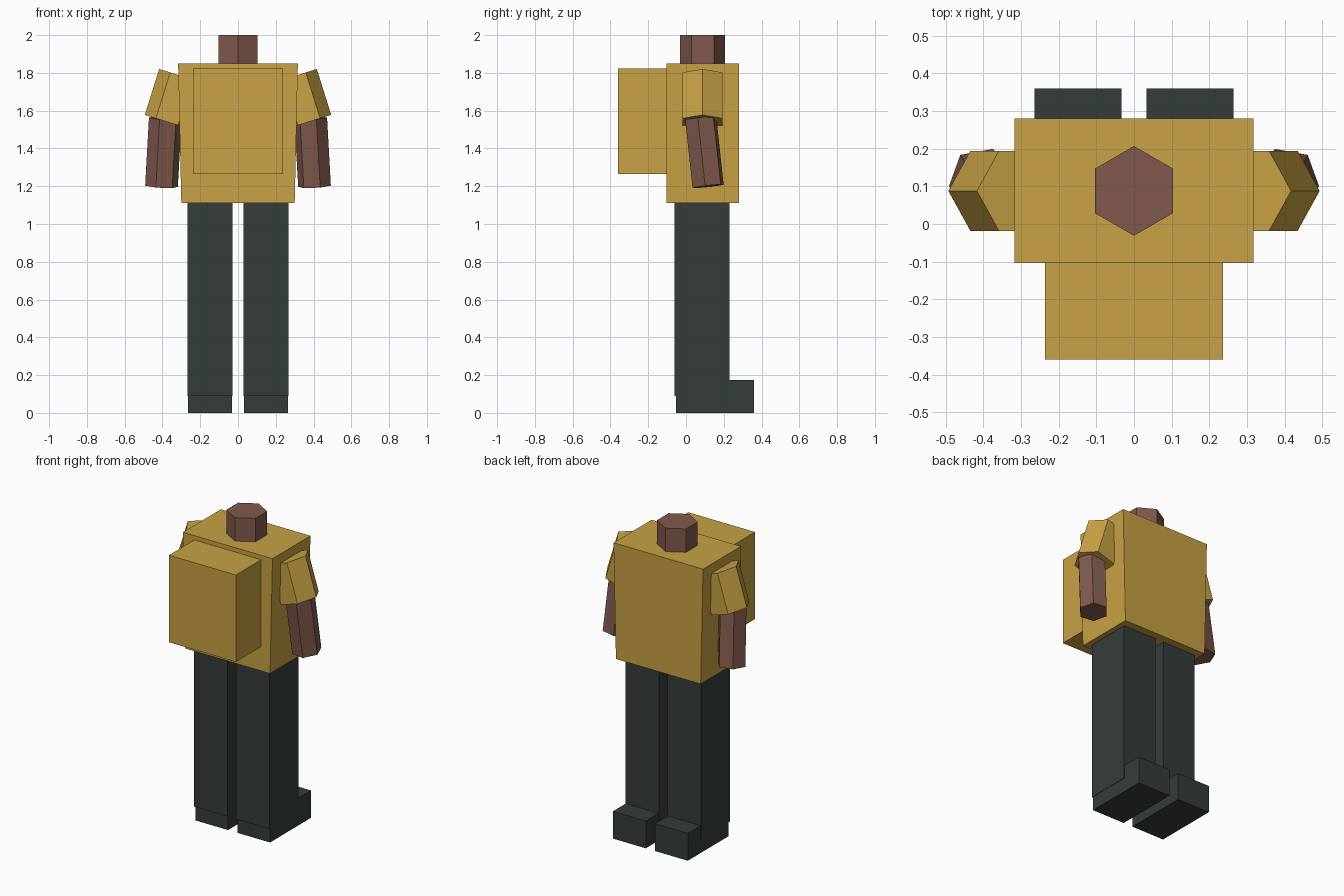
import bpy, bmesh, math
from mathutils import Vector, Matrix

if "Cube" in bpy.data.objects:
    bpy.data.objects.remove(bpy.data.objects["Cube"])


def material(name, rgb):
    m = bpy.data.materials.new(name)
    m.diffuse_color = (*rgb, 1)
    m.use_nodes = True
    m.node_tree.nodes["Principled BSDF"].inputs["Base Color"].default_value = m.diffuse_color
    return m


GOLD = material("mustard cloth", (0.58, 0.36, 0.058))
BROWN = material("brown skin", (0.22, 0.102, 0.074))
DARK = material("dark slate", (0.035, 0.046, 0.044))


def finish(bm, name, mat):
    bmesh.ops.recalc_face_normals(bm, faces=bm.faces)
    me = bpy.data.meshes.new(name)
    bm.to_mesh(me)
    bm.free()
    me.materials.append(mat)
    ob = bpy.data.objects.new(name, me)
    bpy.context.collection.objects.link(ob)
    return ob


def box(name, mat, x, y, z, bottom_x=None):
    """Box from ranges; bottom_x optionally narrows the lower end."""
    bm = bmesh.new()
    bmesh.ops.create_cube(bm, size=1)
    for v in bm.verts:
        xr = bottom_x if bottom_x and v.co.z < 0 else x
        v.co = [r[0] if c < 0 else r[1] for c, r in zip(v.co, (xr, y, z))]
    return finish(bm, name, mat)


def hex_prism(name, mat, start, end, radius, turn=0, mirror=False):
    """Six-sided prism between two points, turned about its own axis."""
    a, b = Vector(start), Vector(end)
    axis = (a - b).normalized()
    u = (Vector((1, 0, 0)) - axis * axis.x).normalized()
    w = axis.cross(u)
    bm = bmesh.new()
    rings = []
    for p in (a, b):
        ring = []
        for i in range(6):
            t = math.radians(turn + 60 * i)
            ring.append(bm.verts.new(p + radius * (math.cos(t) * u + math.sin(t) * w)))
        rings.append(ring)
        bm.faces.new(ring)
    for i in range(6):
        j = (i + 1) % 6
        bm.faces.new((rings[0][i], rings[0][j], rings[1][j], rings[1][i]))
    if mirror:
        bm.transform(Matrix.Scale(-1, 4, (1, 0, 0)))
    return finish(bm, name, mat)


# Trunk, chest pack and neck
box("torso", GOLD, (-0.317, 0.317), (-0.104, 0.28), (1.11, 1.85), (-0.30, 0.30))
box("chest_pack", GOLD, (-0.237, 0.237), (-0.36, -0.104), (1.265, 1.822))
hex_prism("neck", BROWN, (0, 0.088, 2.0), (0, 0.088, 1.8), 0.119, 30)

# Limbs, one set per side
for side, s in (("right", 1), ("left", -1)):
    def span(lo, hi):
        return tuple(sorted((s * lo, s * hi)))
    hex_prism(side + "_sleeve", GOLD, (0.30, 0.088, 1.784), (0.376, 0.088, 1.541),
              0.123, 0, s < 0)
    hex_prism(side + "_forearm", BROWN, (0.385, 0.078, 1.56), (0.405, 0.117, 1.2),
              0.088, -10, s < 0)
    box(side + "_leg", DARK, span(0.03, 0.267), (-0.062, 0.23), (0.09, 1.11))
    box(side + "_foot", DARK, span(0.033, 0.265), (-0.054, 0.36), (0.0, 0.175))
